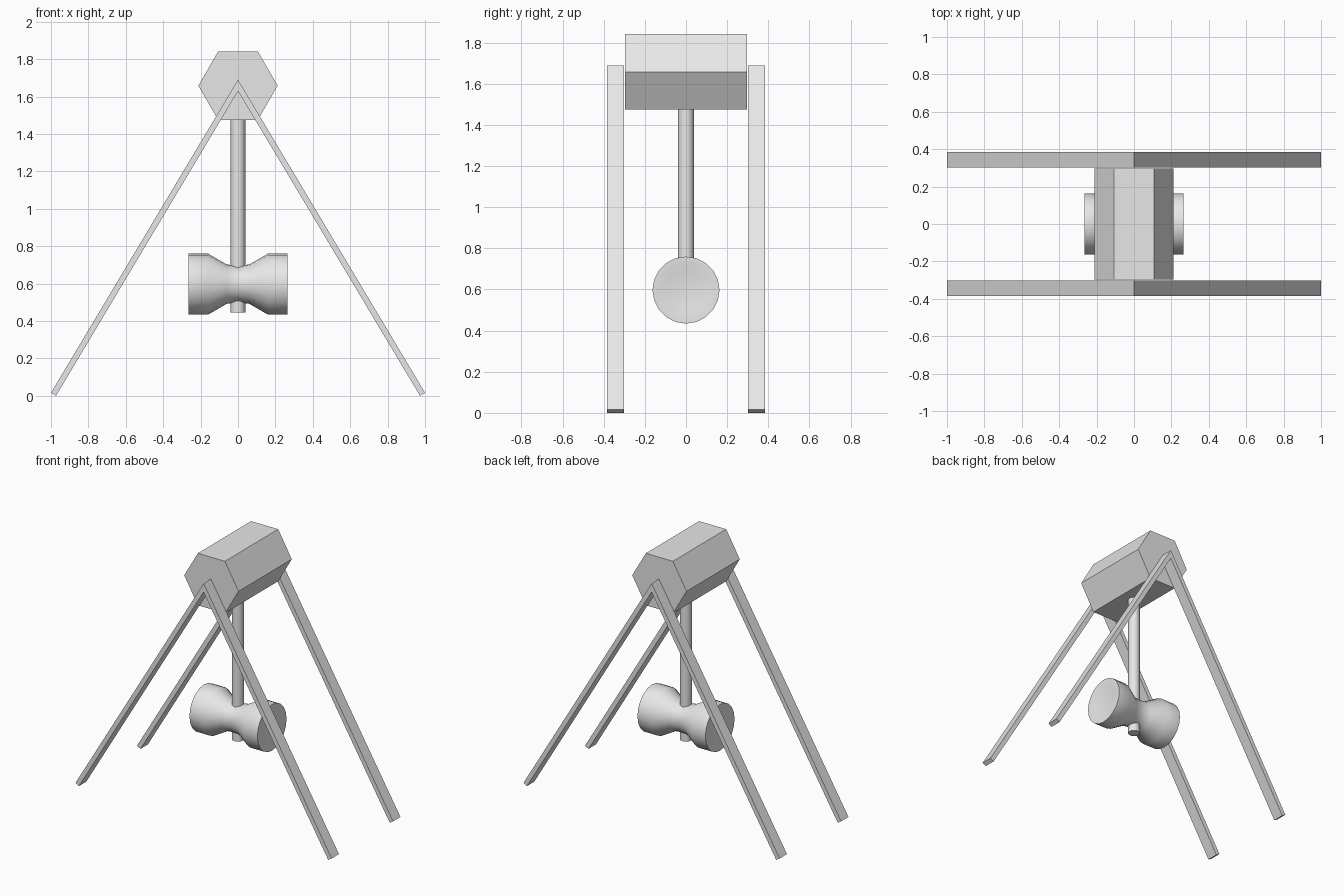
import bpy, bmesh, math
from mathutils import Matrix, Vector

cube = bpy.data.objects.get("Cube")
if cube:
    bpy.data.objects.remove(cube, do_unlink=True)

grey = bpy.data.materials.new("light_grey")
grey.use_nodes = True
grey.diffuse_color = (0.8, 0.8, 0.8, 1)
grey.node_tree.nodes["Principled BSDF"].inputs["Base Color"].default_value = (0.8, 0.8, 0.8, 1)


def finish(name, bm, smooth=False):
    bmesh.ops.recalc_face_normals(bm, faces=bm.faces)
    mesh = bpy.data.meshes.new(name)
    bm.to_mesh(mesh)
    bm.free()
    mesh.materials.append(grey)
    obj = bpy.data.objects.new(name, mesh)
    bpy.context.collection.objects.link(obj)
    if smooth:
        bpy.ops.object.select_all(action='DESELECT')
        obj.select_set(True)
        bpy.context.view_layer.objects.active = obj
        bpy.ops.object.shade_smooth_by_angle(angle=math.radians(40))
    return obj


def prism(name, outline, y0, y1):
    """Extrude an x-z outline along y."""
    bm = bmesh.new()
    face = bm.faces.new([bm.verts.new((x, y0, z)) for x, z in outline])
    ext = bmesh.ops.extrude_face_region(bm, geom=[face])
    verts = [v for v in ext["geom"] if isinstance(v, bmesh.types.BMVert)]
    bmesh.ops.translate(bm, verts=verts, vec=(0, y1 - y0, 0))
    return finish(name, bm)


# Hexagonal top beam
HUB_Z, HUB_R = 1.658, 0.212
hexagon = [(HUB_R * math.cos(i * math.pi / 3), HUB_Z + HUB_R * math.sin(i * math.pi / 3))
           for i in range(6)]
prism("top_beam", hexagon, -0.297, 0.297)

# Front and back A-frame legs
half = [(1.0, 0.016), (0.973, 0.0)]
chevron = [(0, 1.69), half[0], half[1], (0, 1.629)] + [(-x, z) for x, z in reversed(half)]
for name, y in (("front_legs", -0.343), ("back_legs", 0.343)):
    prism(name, chevron, y - 0.041, y + 0.041)

# Hanging rod
bm = bmesh.new()
bmesh.ops.create_cone(bm, cap_ends=True, segments=20, radius1=0.039, radius2=0.039,
                      depth=1.04, matrix=Matrix.Translation((0, 0, 0.965)))
finish("hanging_rod", bm, smooth=True)

# Waisted weight with shallow dished ends, turned around the x axis
side = [(0.255, 0), (0.255, 0.09), (0.265, 0.135), (0.265, 0.163),
        (0.16, 0.163), (0.06, 0.105)]
profile = side + [(0, 0.098)] + [(-x, r) for x, r in reversed(side)]
bm = bmesh.new()
verts = [bm.verts.new((x, 0, 0.597 + r)) for x, r in profile]
edges = [bm.edges.new(pair) for pair in zip(verts, verts[1:])]
bmesh.ops.spin(bm, geom=verts + edges, cent=Vector((0, 0, 0.597)), axis=(1, 0, 0),
               angle=2 * math.pi, steps=20, use_merge=True)
bmesh.ops.remove_doubles(bm, verts=bm.verts, dist=0.0005)
finish("hanging_weight", bm, smooth=True)
